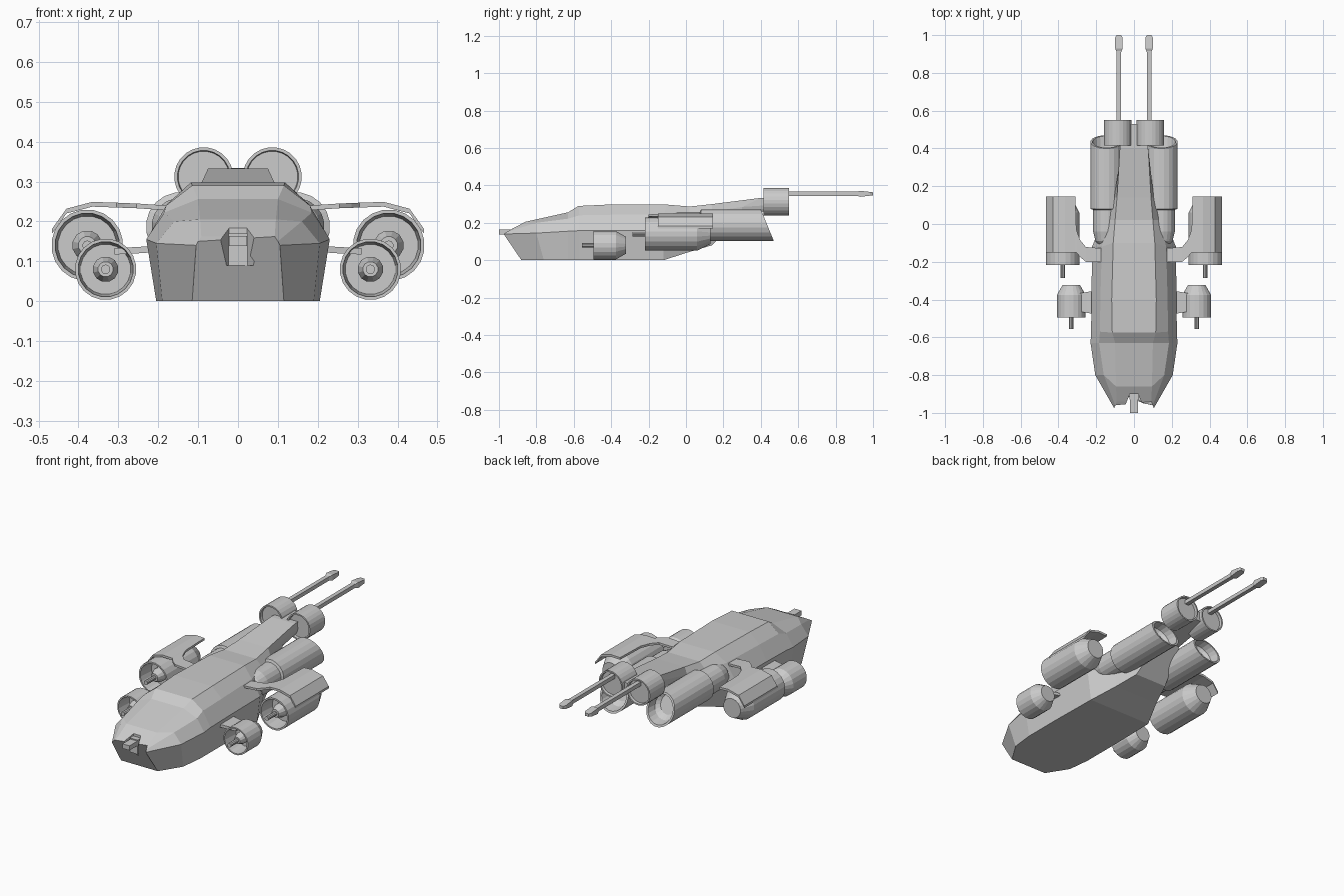
import bpy, bmesh, math

if "Cube" in bpy.data.objects:
    bpy.data.objects.remove(bpy.data.objects["Cube"])


def finish(bm, name, mirror=False, smooth=False):
    bmesh.ops.remove_doubles(bm, verts=bm.verts, dist=0.0001)
    bmesh.ops.recalc_face_normals(bm, faces=bm.faces)
    me = bpy.data.meshes.new(name)
    bm.to_mesh(me)
    bm.free()
    ob = bpy.data.objects.new(name, me)
    bpy.context.collection.objects.link(ob)
    if mirror:
        ob.modifiers.new("mirror", 'MIRROR')
    return ob


def loft(name, rings, mirror=False):
    """Skin closed rings of points and cap both ends."""
    bm = bmesh.new()
    vs = [[bm.verts.new(p) for p in r] for r in rings]
    n = len(rings[0])
    for a, b in zip(vs, vs[1:]):
        for i in range(n):
            j = (i + 1) % n
            bm.faces.new((a[i], a[j], b[j], b[i]))
    bm.faces.new(vs[0])
    bm.faces.new(vs[-1])
    return finish(bm, name, mirror)


def lathe(name, cx, cz, profile, n=20, slant=0.0, slant_from=9.0):
    """Revolve (radius, y) pairs about a lengthwise axis, mirrored in x."""
    bm = bmesh.new()
    rows = []
    for r, y in profile:
        row = []
        for k in range(n):
            a = 2 * math.pi * (k + 0.5) / n
            z = r * math.sin(a)
            yy = y - slant * z if y > slant_from else y
            row.append(bm.verts.new((cx + r * math.cos(a), yy, cz + z)))
        rows.append(row)
    for a, b in zip(rows, rows[1:]):
        for k in range(n):
            bm.faces.new((a[k], a[(k + 1) % n], b[(k + 1) % n], b[k]))
    bm.faces.new(rows[0])
    bm.faces.new(rows[-1])
    return finish(bm, name, True)


def box(name, x0, x1, y0, y1, z0, z1, mirror=False):
    return loft(name, [[(x0, y, z0), (x1, y, z0), (x1, y, z1), (x0, y, z1)]
                       for y in (y0, y1)], mirror)


# Hull: lengthwise rails (bottom, chine, shoulder, roof edge), one point per station
bottom = [(.115, -.88, 0), (.19, -.76, 0), (.205, -.63, 0), (.205, -.57, 0),
          (.205, -.4, 0), (.2, -.12, 0), (.14, .02, .045), (.1, .14, .08), (.065, .3, .24), (.06, .53, .28)]
chine = [(.105, -.975, .14), (.205, -.8, .145), (.23, -.63, .155), (.227, -.57, .158),
         (.225, -.4, .16), (.222, -.12, .16), (.16, .03, .17), (.11, .14, .19), (.075, .3, .26), (.065, .53, .29)]
shoulder = [(.1, -.96, .15), (.16, -.8, .2), (.185, -.63, .222), (.18, -.57, .24),
            (.178, -.4, .243), (.17, -.12, .245), (.135, .02, .25), (.105, .14, .26), (.08, .3, .285), (.068, .53, .3)]
roof = [(.092, -.94, .162), (.095, -.86, .205), (.1, -.63, .256), (.115, -.575, .29),
        (.118, -.4, .298), (.11, -.1, .297), (.1, .02, .287), (.09, .14, .3), (.075, .4, .333), (.065, .53, .334)]
rings = []
for half in zip(bottom, chine, shoulder, roof):
    rings.append(list(half) + [(-x, y, z) for x, y, z in reversed(half)])
hull = loft("hull", rings)

# Notch cut into the nose for the nose gun
cutter = loft("nose_notch_cutter", [
    [(-w, y, .09), (w, y, .09), (w, y, .3), (-w, y, .3)]
    for w, y in ((.062, -1.0), (.022, -.9))])
cutter.hide_render = True
cutter.hide_viewport = True
cut = hull.modifiers.new("notch", 'BOOLEAN')
cut.object = cutter
cut.operation = 'DIFFERENCE'
cut.solver = 'EXACT'

# Nose gun and its mount
box("nose_gun", -.022, .022, -1.0, -.86, .138, .164)
box("nose_gun_mount", -.024, .024, -.93, -.86, .09, .17)

# Main rear engines with slanted open exhausts
lathe("rear_engine", .145, .187, [
    (.035, -.12), (.06, -.09), (.072, -.04), (.072, .075), (.086, .08),
    (.086, .435), (.075, .435), (.07, .38), (.05, .36), (.02, .36)],
    slant=.41, slant_from=.3)

# Pods with open intakes, hub and gun rod: x, z, radius, front, shoulder, tail, rod tip
for name, x, z, r, f, s, t, tip in (
        ("wing_pod", .378, .14, .09, -.218, .06, .13, -.285),
        ("front_pod", .332, .08, .077, -.495, -.375, -.322, -.555)):
    lathe(name, x, z, [(r * .4, f + .09), (r * .82, f + .09), (r * .9, f),
                       (r, f), (r, s), (r * .6, t)])
    lathe(name + "_hub", x, z, [(r * .42, f + .1), (r * .42, f + .05),
                                (r * .25, f + .01)], 12)
    lathe(name + "_gun", x, z, [(.012, f + .05), (.012, tip)], 10)

# Wings: flat root, then a wide panel drooping over the pod
stations = [(.15, -.2, -.13, .238), (.255, -.2, -.122, .245), (.285, -.175, -.085, .246),
            (.305, -.15, -.03, .247), (.311, -.15, .145, .247), (.365, -.15, .145, .249),
            (.43, -.15, .145, .232), (.466, -.15, .145, .182)]
loft("wing", [[(x, a, z - .012), (x, b, z - .012), (x, b, z), (x, a, z)]
              for x, a, b, z in stations], True)

# Struts holding the front pods
loft("front_pod_strut", [[(x, a, z - .008), (x, b, z - .008), (x, b, z + .008), (x, a, z + .008)]
                         for x, a, b, z in ((.19, -.48, -.35, .132), (.25, -.47, -.36, .128),
                                            (.31, -.46, -.37, .125))], True)

# Twin tail drums and their long rods with pointed tips
lathe("tail_drum", .086, .312, [(.064, .43), (.066, .415), (.074, .415), (.074, .55),
                                (.066, .55), (.064, .535)], 24)
box("tail_rod", .068, .092, .5, .94, .344, .366, True)
loft("tail_rod_tip", [[(.08 - w, y, .355 - h), (.08 + w, y, .355 - h),
                       (.08 + w, y, .355 + h), (.08 - w, y, .355 + h)]
                      for y, w, h in ((.91, .012, .009), (.93, .02, .016),
                                      (.985, .02, .01), (1.0, .012, .008))], True)
